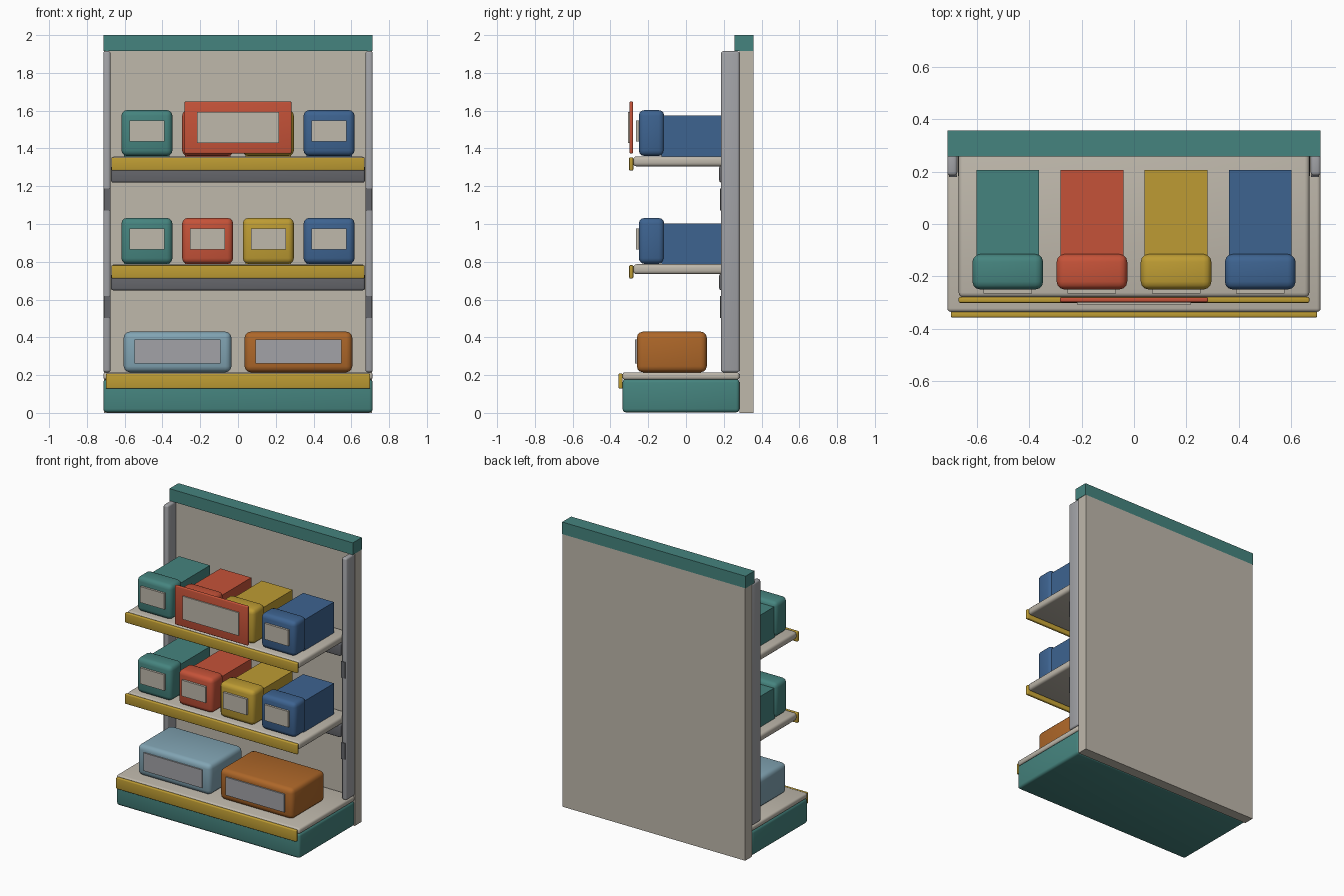
import bpy, math

cube = bpy.data.objects.get("Cube")
if cube:
    bpy.data.objects.remove(cube, do_unlink=True)


def material(name, r, g, b):
    m = bpy.data.materials.new(name)
    m.use_nodes = True
    m.diffuse_color = (r, g, b, 1)
    m.node_tree.nodes["Principled BSDF"].inputs["Base Color"].default_value = (r, g, b, 1)
    return m


teal = material("teal", 0.06, 0.23, 0.21)
cream = material("cream", 0.52, 0.48, 0.41)
steel = material("steel", 0.36, 0.365, 0.385)
dark_steel = material("dark steel", 0.13, 0.133, 0.147)
yellow = material("yellow", 0.51, 0.33, 0.033)
red = material("red", 0.56, 0.085, 0.04)
blue = material("blue", 0.047, 0.125, 0.28)
pale_blue = material("pale blue", 0.22, 0.37, 0.45)
orange = material("orange", 0.42, 0.135, 0.022)


def block(name, mat, xs, ys, zs, bevel=0):
    """Box between low and high limits, with optional rounded edges."""
    limits = (xs, ys, zs)
    bpy.ops.mesh.primitive_cube_add(size=1, location=[(a + b) / 2 for a, b in limits])
    ob = bpy.context.object
    ob.name = name
    ob.scale = [b - a for a, b in limits]
    bpy.ops.object.transform_apply(location=False, rotation=False, scale=True)
    ob.data.materials.append(mat)
    if bevel:
        mod = ob.modifiers.new("rounded edges", "BEVEL")
        mod.width = bevel
        mod.segments = 3
        bpy.ops.object.modifier_apply(modifier=mod.name)
        bpy.ops.object.shade_smooth_by_angle(angle=math.radians(35))
    return ob


def centred(middle, width):
    return (middle - width / 2, middle + width / 2)


# Back panel, header and plinth
block("back_panel", cream, (-0.71, 0.71), (0.283, 0.357), (0, 1.915))
block("header", teal, (-0.713, 0.713), (0.257, 0.357), (1.915, 2))
block("plinth", teal, (-0.713, 0.713), (-0.336, 0.283), (0.003, 0.178), 0.018)
block("plinth_deck", cream, (-0.713, 0.713), (-0.336, 0.283), (0.175, 0.215), 0.014)
block("plinth_price_rail", yellow, (-0.7, 0.7), (-0.357, -0.335), (0.128, 0.208), 0.006)

# Uprights with their slot plates
for side, sign in (("left", 1), ("right", -1)):
    block(side + "_upright", steel, centred(sign * 0.694, 0.038), (0.185, 0.283),
          (0.215, 1.915), 0.012)
    for i, z in enumerate((0.56, 1.13)):
        block(f"{side}_slot_{i + 1}", dark_steel, centred(sign * 0.691, 0.03),
              (0.18, 0.19), centred(z, 0.115))

# Two shelves, each with a row of four cartons
cartons = (("teal", teal), ("red", red), ("yellow", yellow), ("blue", blue))
for row, top in (("middle", 0.787), ("upper", 1.358)):
    block(row + "_shelf", cream, (-0.67, 0.67), (-0.28, 0.283), (top - 0.053, top), 0.018)
    block(row + "_price_rail", yellow, (-0.67, 0.67), (-0.301, -0.279),
          (top - 0.075, top - 0.005), 0.006)
    block(row + "_shelf_support", dark_steel, (-0.672, 0.672), (0.176, 0.283),
          (top - 0.138, top - 0.05), 0.01)
    for i, (colour, mat) in enumerate(cartons):
        x = (i - 1.5) * 0.3215
        name = f"{row}_{colour}_carton"
        block(name + "_body", mat, centred(x, 0.24), (-0.13, 0.206), (top, top + 0.216))
        block(name + "_front", mat, centred(x, 0.27), (-0.25, -0.115),
              (top + 0.002, top + 0.245), 0.03)
        block(name + "_label", cream, centred(x, 0.185), (-0.265, -0.24),
              (top + 0.078, top + 0.19))

# Large cartons on the plinth
for name, mat, x in (("pale_blue", pale_blue, -0.32), ("orange", orange, 0.32)):
    block(name + "_crate", mat, centred(x, 0.57), (-0.26, 0.11), (0.215, 0.43), 0.032)
    block(name + "_crate_label", steel, centred(x, 0.455), (-0.269, -0.25), (0.262, 0.389))

# Promotional board on the upper shelf
block("sign_board", red, (-0.283, 0.283), (-0.299, -0.28), (1.373, 1.648), 0.006)
block("sign_face", cream, (-0.217, 0.217), (-0.307, -0.298), (1.43, 1.592))
